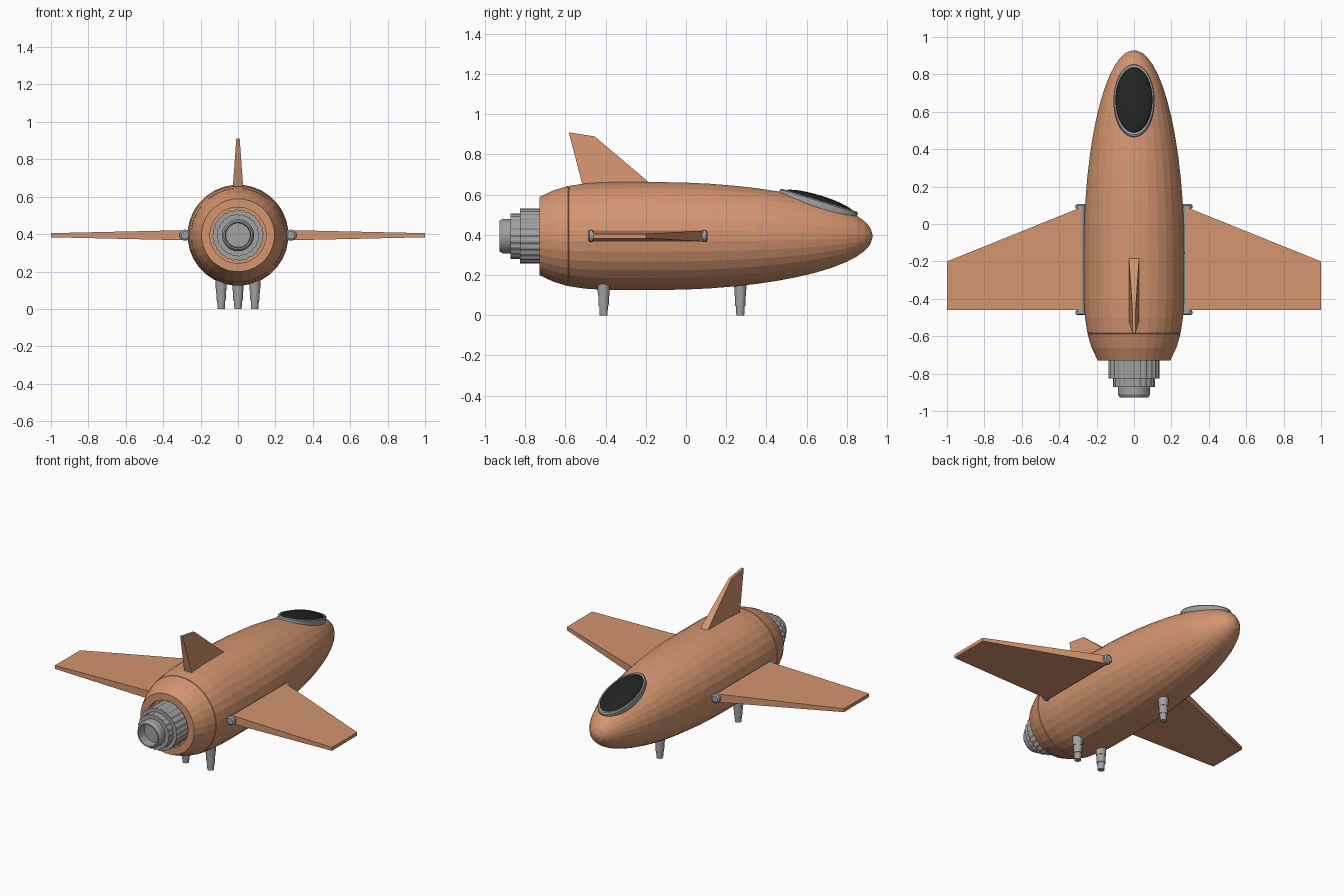
import bpy, bmesh, math
from mathutils import Matrix, Vector

cube = bpy.data.objects.get("Cube")
if cube:
    bpy.data.objects.remove(cube, do_unlink=True)

AXIS_Z = 0.394


def material(name, rgb, rough=0.6):
    m = bpy.data.materials.new(name)
    m.use_nodes = True
    m.diffuse_color = (*rgb, 1)
    node = m.node_tree.nodes["Principled BSDF"]
    node.inputs["Base Color"].default_value = (*rgb, 1)
    node.inputs["Roughness"].default_value = rough
    return m


COPPER = material("copper", (0.66, 0.30, 0.16))
STEEL = material("steel grey", (0.36, 0.36, 0.36))
GLASS = material("dark glass", (0.016, 0.016, 0.016))


def finish(name, bm, mat):
    bmesh.ops.recalc_face_normals(bm, faces=bm.faces)
    mesh = bpy.data.meshes.new(name)
    bm.to_mesh(mesh)
    bm.free()
    mesh.materials.append(mat)
    ob = bpy.data.objects.new(name, mesh)
    bpy.context.collection.objects.link(ob)
    return ob


def lathe(name, profile, mat, sides, origin=(0, 0, 0), along_y=False, teeth=1.0):
    """Spin (position, radius) points round an axis; teeth < 1 cuts grooves."""
    bm = bmesh.new()
    rings = []
    for pos, rad in profile:
        ring = []
        for i in range(sides):
            a = 2 * math.pi * (i + 0.5) / sides
            r = rad * (teeth if i % 4 > 1 else 1)
            u, v = r * math.cos(a), r * math.sin(a)
            co = (u, pos, v) if along_y else (u, v, pos)
            ring.append(bm.verts.new(Vector(co) + Vector(origin)))
        rings.append(ring)
    for a, b in zip(rings, rings[1:]):
        for i in range(sides):
            j = (i + 1) % sides
            bm.faces.new((a[i], a[j], b[j], b[i]))
    bm.faces.new(rings[0])
    bm.faces.new(rings[-1])
    return finish(name, bm, mat)


def loft(name, first, second, mat):
    """Join two matching outlines into a tapered solid."""
    bm = bmesh.new()
    a = [bm.verts.new(p) for p in first]
    b = [bm.verts.new(p) for p in second]
    bm.faces.new(a)
    bm.faces.new(b)
    for i in range(len(a)):
        j = (i + 1) % len(a)
        bm.faces.new((a[i], a[j], b[j], b[i]))
    return finish(name, bm, mat)


# Fuselage: recessed tail, seam groove, then an elliptical nose
centre = (0, 0, AXIS_Z)
hull = [(-0.69, 0.15), (-0.73, 0.15), (-0.73, 0.195), (-0.66, 0.228),
        (-0.588, 0.25), (-0.585, 0.246), (-0.582, 0.251), (-0.5, 0.263), (-0.4, 0.269)]
for y in (-0.15, 0, 0.12, 0.24, 0.35, 0.46, 0.56, 0.65, 0.73, 0.8, 0.85, 0.89, 0.915):
    hull.append((y, 0.27 * math.sqrt(1 - ((y + 0.15) / 1.08) ** 2)))
hull.append((0.927, 0.012))
lathe("fuselage", hull, COPPER, 32, centre, True)

# Engine: ribbed stages and a hollow nozzle
lathe("engine_stage_large", [(-0.68, 0.137), (-0.825, 0.137), (-0.825, 0.1)],
      STEEL, 96, centre, True, 0.965)
lathe("engine_stage_middle", [(-0.78, 0.113), (-0.872, 0.113), (-0.872, 0.08)],
      STEEL, 80, centre, True, 0.965)
lathe("engine_nozzle", [(-0.8, 0.086), (-0.912, 0.086), (-0.928, 0.076),
                        (-0.928, 0.068), (-0.83, 0.062)], STEEL, 32, centre, True)

# Wings with their root hinges
for side, s in (("left", 1), ("right", -1)):
    def section(x, front, half):
        return [(s * x, y, AXIS_Z + z) for y, z in
                ((-0.46, -half), (front, -half), (front, half), (-0.46, half))]
    loft(side + "_wing", section(0.28, 0.09, 0.027), section(1.0, -0.2, 0.011), COPPER)
    root = (s * 0.283, 0, AXIS_Z)
    lathe(side + "_wing_hinge", [(-0.47, 0.024), (0.095, 0.024)], STEEL, 16, root, True)
    for end, y, d in (("rear", -0.465, -1), ("front", 0.085, 1)):
        lathe(side + "_hinge_cap_" + end,
              [(y, 0.03), (y + d * 0.015, 0.03), (y + d * 0.022, 0.02)],
              STEEL, 16, root, True)

# Tail fin, tapered towards the top
def fin_edge(half, points):
    return [(h * half, y, z) for y, z in points for h in (-1, 1)]


def fin_loop(rear, front, z_rear, z_front, half):
    return [(-half, rear, z_rear), (half, rear, z_rear),
            (half, front, z_front), (-half, front, z_front)]


loft("tail_fin", fin_loop(-0.508, -0.135, 0.62, 0.62, 0.03),
     fin_loop(-0.583, -0.455, 0.91, 0.89, 0.009), COPPER)

# Canopy: oval frame and shallow dome, sloping down to the nose
tilt = Matrix.Translation((0, 0.66, 0.561)) @ Matrix.Rotation(math.radians(-17), 4, "X")
oval = Matrix.Diagonal((0.11, 0.203, 1, 1))
frame = lathe("canopy_frame", [(-0.05, 0.97), (-0.012, 1.0), (0.006, 1.0),
                               (0.012, 0.96), (0.012, 0.9), (0.0, 0.88)], STEEL, 40)
frame.data.transform(tilt @ oval)
dome = [(0.036 * math.sin(a), 0.91 * math.cos(a))
        for a in (math.radians(d) for d in range(0, 90, 11))]
glass = lathe("canopy_glass", dome, GLASS, 40)
glass.data.transform(tilt @ oval)
for ob in (frame, glass):
    for poly in ob.data.polygons:
        poly.use_smooth = ob is glass

# Landing legs: three telescoping stages each
leg = [(0.17, 0.032), (0.095, 0.029), (0.095, 0.027), (0.045, 0.026),
       (0.045, 0.022), (0.0, 0.02)]
for name, x, y in (("left_rear_leg", 0.09, -0.41), ("right_rear_leg", -0.09, -0.41),
                   ("nose_leg", 0, 0.27)):
    lathe(name, leg, STEEL, 16, (x, y, 0))
